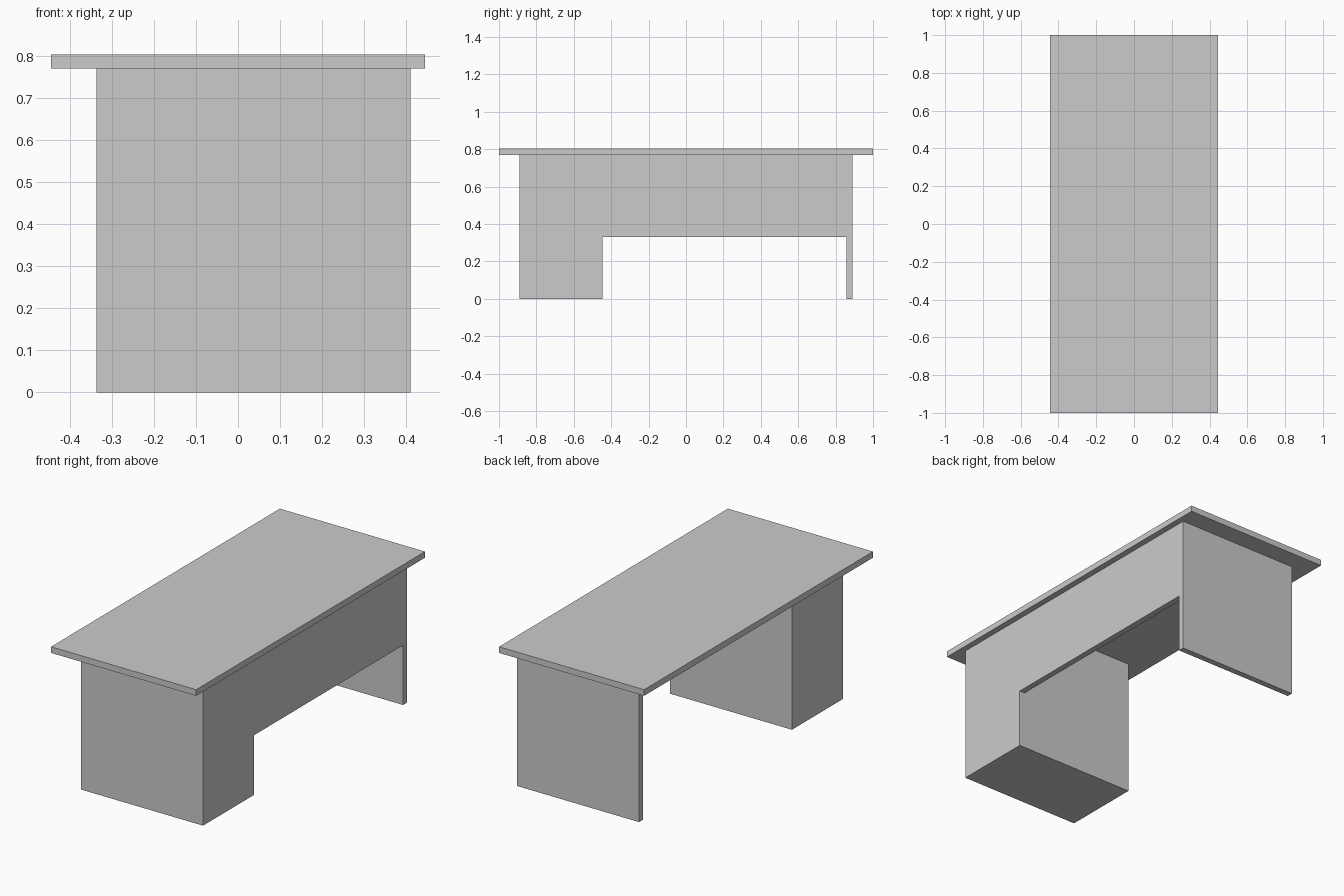
import bpy

if "Cube" in bpy.data.objects:
    bpy.data.objects.remove(bpy.data.objects["Cube"])


def box(name, x, y, z):
    """Add a box spanning the given (min, max) ranges."""
    bpy.ops.mesh.primitive_cube_add(size=1, location=[sum(r) / 2 for r in (x, y, z)])
    ob = bpy.context.object
    ob.name = name
    ob.scale = [r[1] - r[0] for r in (x, y, z)]
    bpy.ops.object.transform_apply(location=False, rotation=False, scale=True)
    return ob


T = 0.034                      # board thickness
TOP, UNDER = 0.803, 0.769      # desk top heights
X0, X1 = -0.336, 0.41          # depth range of the supports
Y = 0.891                      # outer faces of the supports

# Overhanging desk top
box("desk_top", (-0.444, 0.444), (-1, 1), (UNDER, TOP))
# Closed drawer pedestal at one end
box("pedestal", (X0, X1), (-Y, -0.446), (0, UNDER))
# Thin panel leg at the other end
box("panel_leg", (X0, X1), (Y - T, Y), (0, UNDER))
# Modesty panel joining the two supports, flush with their edge
box("modesty_panel", (X1 - T, X1), (-0.446, Y - T), (0.33, UNDER))
